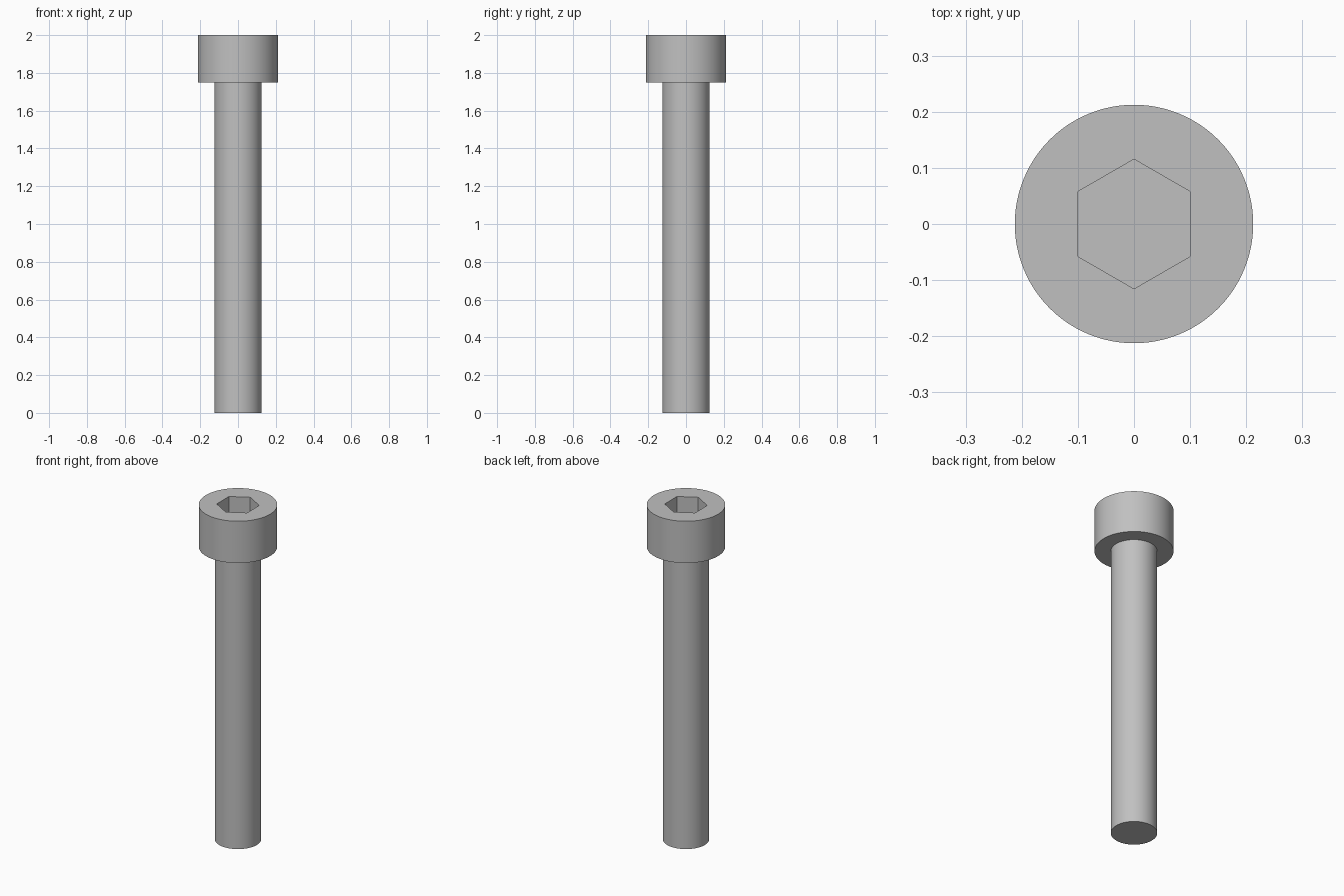
import bpy, bmesh, math
from mathutils import Matrix

cube = bpy.data.objects.get("Cube")
if cube:
    bpy.data.objects.remove(cube)

SEGMENTS = 96
SHANK_R, HEAD_R = 0.125, 0.2125
HEAD_Z, TOP_Z = 1.75, 2.0
SOCKET_FLATS, SOCKET_DEPTH = 0.2, 0.125

steel = bpy.data.materials.new("steel_grey")
steel.use_nodes = True
grey = (0.53, 0.53, 0.53, 1)
steel.diffuse_color = grey
steel.node_tree.nodes["Principled BSDF"].inputs["Base Color"].default_value = grey


def make_object(name, bm):
    bmesh.ops.recalc_face_normals(bm, faces=bm.faces)
    mesh = bpy.data.meshes.new(name)
    bm.to_mesh(mesh)
    bm.free()
    mesh.materials.append(steel)
    obj = bpy.data.objects.new(name, mesh)
    bpy.context.collection.objects.link(obj)
    return obj


# Shank and head: one closed turned body
bm = bmesh.new()
profile = [(0, 0), (SHANK_R, 0), (SHANK_R, HEAD_Z),
           (HEAD_R, HEAD_Z), (HEAD_R, TOP_Z), (0, TOP_Z)]
verts = [bm.verts.new((r, 0, z)) for r, z in profile]
edges = [bm.edges.new(pair) for pair in zip(verts, verts[1:])]
bmesh.ops.spin(bm, geom=verts + edges, axis=(0, 0, 1), cent=(0, 0, 0),
               angle=math.tau, steps=SEGMENTS)
bmesh.ops.remove_doubles(bm, verts=bm.verts, dist=0.0001)
bolt = make_object("bolt_body", bm)

# Hexagonal socket cutter, points facing front and back
bm = bmesh.new()
radius = SOCKET_FLATS / math.sqrt(3)
bmesh.ops.create_cone(bm, cap_ends=True, segments=6, radius1=radius, radius2=radius,
                      depth=2 * SOCKET_DEPTH,
                      matrix=Matrix.Translation((0, 0, TOP_Z)))
# Turn the hexagon if its points lie along x
if max(v.co.x for v in bm.verts) > radius * 0.95:
    bmesh.ops.rotate(bm, verts=bm.verts, matrix=Matrix.Rotation(math.pi / 6, 3, "Z"))
cutter = make_object("socket_cutter", bm)
cutter.hide_render = True

# Cut the socket into the head, then drop the cutter
cut = bolt.modifiers.new("socket", "BOOLEAN")
cut.operation = "DIFFERENCE"
cut.solver = "EXACT"
cut.object = cutter
bpy.context.view_layer.objects.active = bolt
bolt.select_set(True)
cutter.select_set(False)
bpy.ops.object.modifier_apply(modifier=cut.name)
bpy.data.objects.remove(cutter)

# Smooth round walls, crisp rims and socket
bpy.ops.object.shade_smooth_by_angle(angle=math.radians(30))
